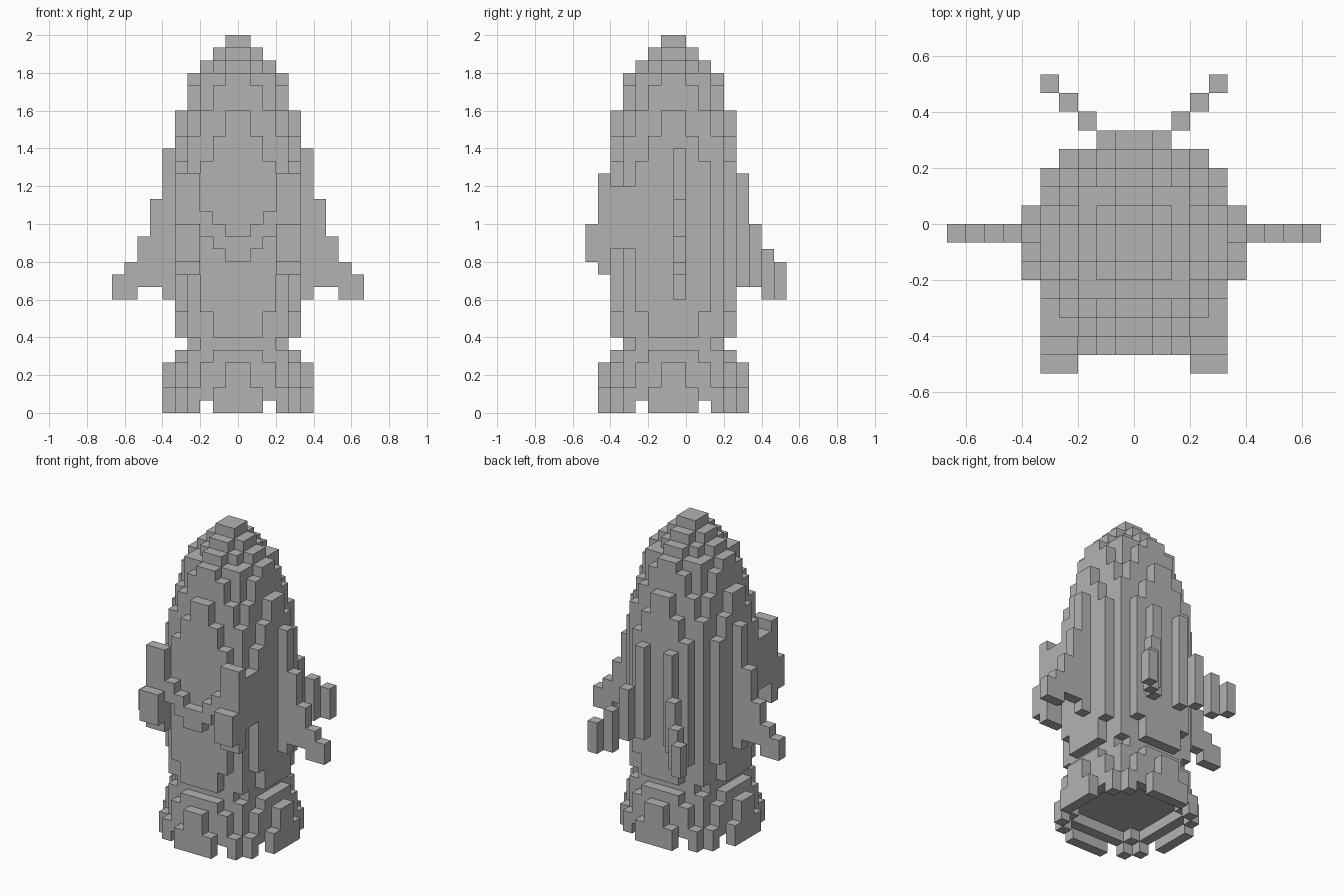
import bpy
import bmesh
from mathutils import Vector

if "Cube" in bpy.data.objects:
    bpy.data.objects.remove(bpy.data.objects["Cube"], do_unlink=True)

U = 2 / 30          # edge length of one block
AXIS_Y = -1         # hull axis, in blocks

grey = bpy.data.materials.new("plain_grey")
grey.use_nodes = True
GREY = (0.45, 0.45, 0.45, 1)
grey.diffuse_color = GREY
grey.node_tree.nodes["Principled BSDF"].inputs["Base Color"].default_value = GREY


def box(x, y, z):
    """Blocks filling the ranges x, y and z."""
    return {(i, j, k) for i in range(*x) for j in range(*y) for k in range(*z)}


def disc(z0, z1, r2):
    """Round slab of blocks whose centres lie within squared radius r2."""
    return {(i, j, k) for i, j, k in box((-7, 7), (-8, 6), (z0, z1))
            if (i + 0.5) ** 2 + (j + 0.5 - AXIS_Y) ** 2 <= r2}


def stack(layers):
    return set().union(*(disc(*layer) for layer in layers))


def mirror(cells):
    return {(-1 - i, j, k) for i, j, k in cells}


def build(name, cells, hidden=frozenset()):
    """Skin the blocks with their exposed square faces."""
    bm = bmesh.new()
    verts = {}

    def vert(p):
        key = tuple(round(c) for c in p)
        if key not in verts:
            verts[key] = bm.verts.new(Vector(key) * U)
        return verts[key]

    for cell in cells:
        for axis in range(3):
            for side in (0, 1):
                step = Vector((0, 0, 0))
                step[axis] = 2 * side - 1
                near = tuple(round(c) for c in Vector(cell) + step)
                if near in cells or near in hidden:
                    continue
                a, b = Vector((0, 0, 0)), Vector((0, 0, 0))
                a[(axis + 1) % 3] = 1
                b[(axis + 2) % 3] = 1
                o = Vector(cell)
                o[axis] += side
                ring = [o, o + a, o + a + b, o + b]
                if not side:
                    ring.reverse()
                bm.faces.new([vert(p) for p in ring])
    mesh = bpy.data.meshes.new(name)
    bm.to_mesh(mesh)
    bm.free()
    mesh.materials.append(grey)
    obj = bpy.data.objects.new(name, mesh)
    bpy.context.collection.objects.link(obj)


parts = {}

# Flared base, with a stepped recess underneath
parts["base"] = (stack([(0, 2, 34), (2, 4, 31), (4, 5, 25)])
                 - disc(0, 1, 27) - disc(1, 2, 19))
parts["neck"] = disc(5, 6, 19)

# Hull and tapering nose
parts["hull"] = stack([(6, 8, 25), (8, 20, 27), (20, 22, 25), (22, 24, 21)])
parts["nose"] = stack([(24, 26, 15), (26, 27, 13), (27, 28, 8),
                       (28, 29, 4), (29, 30, 1)])

# Side fin: (bottom, top) of each column, going outward
side_fin = set()
for n, span in enumerate([(9, 21), (10, 17), (10, 14), (9, 12), (9, 11)]):
    side_fin |= box((5 + n, 6 + n), (-1, 0), span)

# Diagonal back fin
back_fin = set()
for n, span in enumerate([(10, 19), (10, 15), (9, 13), (9, 12)]):
    back_fin |= box((1 + n, 2 + n), (4 + n, 5 + n), span)

# Front cheek plate with its raised pad and its link to the hull
cheek = (box((3, 5), (-7, -6), (11, 19)) | box((3, 5), (-8, -7), (12, 15))
         | box((4, 5), (-6, -4), (13, 18)) | box((3, 4), (-6, -5), (13, 18)))

for name, cells in (("side_fin", side_fin), ("back_fin", back_fin),
                    ("front_cheek", cheek)):
    parts["left_" + name] = cells
    parts["right_" + name] = mirror(cells)

# V-shaped chin band joining the cheeks
half_band = set()
for n in range(3):
    half_band |= box((n, n + 1), (-7, -6), (12 + n, 14 + n))
parts["chin_band"] = half_band | mirror(half_band)

# Skin every part, leaving out faces pressed against a neighbour
solid = set().union(*parts.values())
for name, cells in parts.items():
    build(name, cells, solid)
